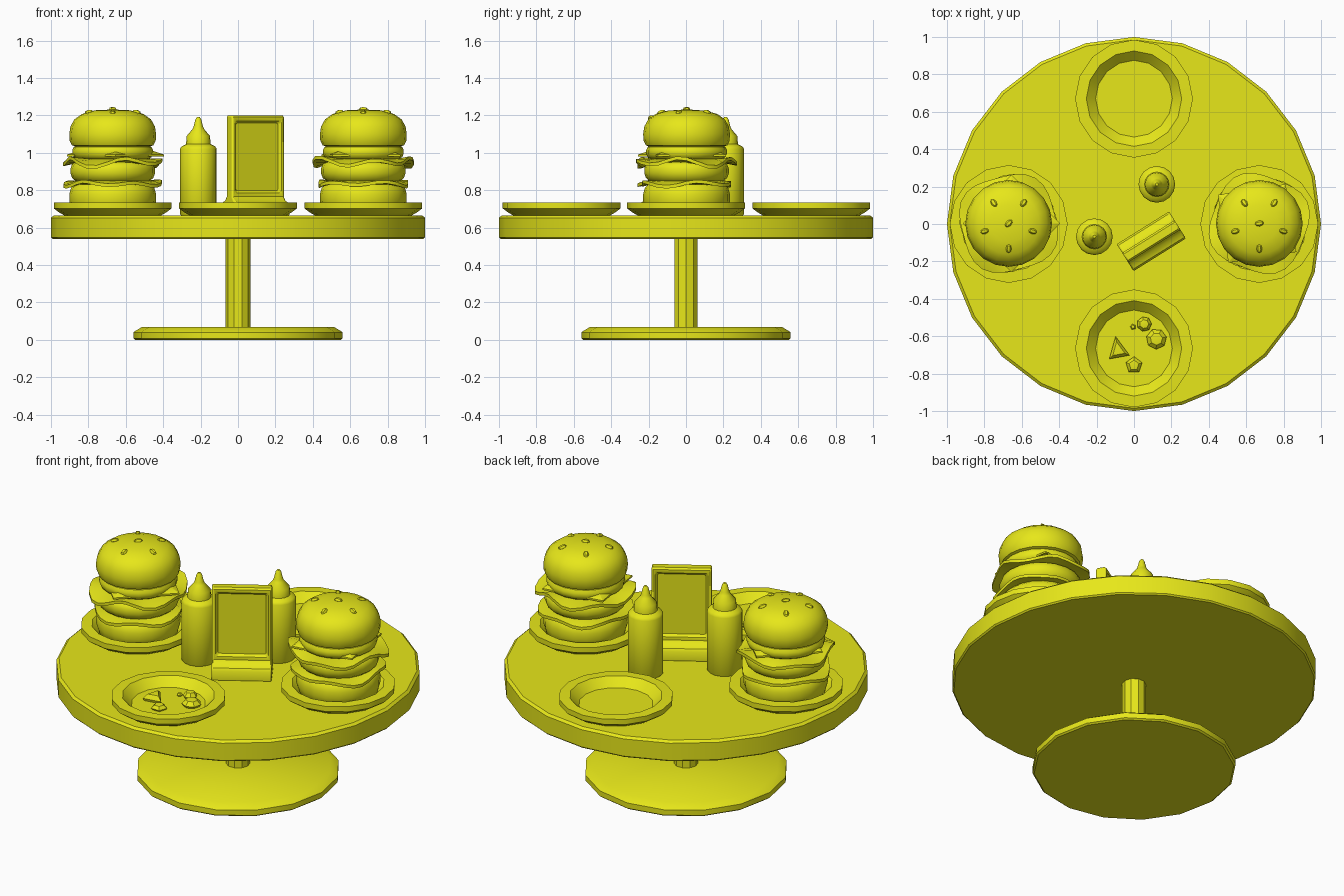
import bpy, bmesh
from math import sin, cos, pi, radians
from mathutils import Matrix

if "Cube" in bpy.data.objects:
    bpy.data.objects.remove(bpy.data.objects["Cube"])

mat = bpy.data.materials.new("yellow")
mat.diffuse_color = (0.8, 0.8, 0.01, 1)
mat.use_nodes = True
mat.node_tree.nodes["Principled BSDF"].inputs["Base Color"].default_value = mat.diffuse_color


def add_object(name, bm, loc=(0, 0, 0), rot=0.0, scale=(1, 1, 1)):
    bmesh.ops.recalc_face_normals(bm, faces=bm.faces)
    me = bpy.data.meshes.new(name)
    bm.to_mesh(me)
    bm.free()
    ob = bpy.data.objects.new(name, me)
    ob.location, ob.rotation_euler, ob.scale = loc, (0, 0, rot), scale
    me.materials.append(mat)
    bpy.context.collection.objects.link(ob)
    return ob


def lathe(profile, sides, warp=None):
    """Spin (r, z) points round z; warp(r, z, angle) may displace each point."""
    bm = bmesh.new()
    rings = []
    for r, z in profile:
        if r == 0:
            rings.append([bm.verts.new((0, 0, z))] * sides)
            continue
        ring = []
        for i in range(sides):
            a = 2 * pi * i / sides
            rr, zz = warp(r, z, a) if warp else (r, z)
            ring.append(bm.verts.new((rr * cos(a), rr * sin(a), zz)))
        rings.append(ring)
    for lo, hi in zip(rings, rings[1:]):
        for i in range(sides):
            j = (i + 1) % sides
            quad = list(dict.fromkeys((lo[i], lo[j], hi[j], hi[i])))
            bm.faces.new(quad)
    for ring, (r, z) in ((rings[0], profile[0]), (rings[-1], profile[-1])):
        if r > 0:
            bm.faces.new(ring)
    return bm


# Table
add_object("table_base", lathe([(0.55, 0), (0.56, 0.008), (0.56, 0.04), (0.515, 0.068)], 16))
add_object("table_column", lathe([(0.066, 0.05), (0.066, 0.56)], 10))
add_object("table_top", lathe([(0.992, 0.54), (1, 0.548), (1, 0.652), (0.985, 0.665)], 24))

# Plates
PLATE = [(0.25, 0.66), (0.285, 0.68), (0.315, 0.702), (0.315, 0.733), (0.255, 0.735),
         (0.205, 0.685)]
for name, loc in (("left", (-0.67, 0, 0)), ("right", (0.67, 0, 0)),
                  ("front", (0, -0.665, 0)), ("back", (0, 0.67, 0))):
    add_object(name + "_plate", lathe(PLATE, 16), loc)


# Burgers
def ruffle(amp, phase):
    def warp(r, z, a):
        k = max(0, (r - 0.19) / 0.07)
        wave = sin(5 * a + phase) + 0.5 * sin(3 * a + 2 * phase)
        return r + k * 0.015 * cos(4 * a + phase), z + k * amp * wave
    return warp


def leaf(z, r, amp, phase):
    return lathe([(0, z), (0.19, z), (r, z - 0.008), (r, z + 0.01), (0.19, z + 0.02),
                  (0, z + 0.02)], 30, ruffle(amp, phase))


def disc(r, z0, z1):
    h = z1 - z0
    return lathe([(r * 0.88, z0), (r * 0.96, z0 + h * 0.15), (r, z0 + h * 0.4),
                  (r, z0 + h * 0.65), (r * 0.96, z0 + h * 0.88), (r * 0.88, z1)], 20)


TOP_BUN = [(0.19, 1.03), (0.218, 1.04), (0.23, 1.065), (0.232, 1.1), (0.226, 1.14),
           (0.205, 1.178), (0.165, 1.207), (0.1, 1.225), (0, 1.232)]


def seeds():
    bm = bmesh.new()
    spots = [(0.135, -pi / 2 + i * 2 * pi / 5, 1.216, 0.3) for i in range(5)]
    for r, a, z, tilt in spots + [(0, 0.8, 1.232, 0)]:
        m = (Matrix.Translation((r * cos(a), r * sin(a), z)) @ Matrix.Rotation(a, 4, 'Z')
             @ Matrix.Rotation(tilt, 4, 'Y') @ Matrix.Diagonal((1, 0.65, 0.6, 1))
             @ Matrix.Rotation(pi / 2, 4, 'Y'))
        bmesh.ops.create_uvsphere(bm, u_segments=6, v_segments=4, radius=0.024, matrix=m)
    return bm


for side, x, rot in (("left", -0.67, 0), ("right", 0.67, radians(144))):
    c = (x, 0.003, 0)
    add_object(side + "_bottom_bun", disc(0.232, 0.683, 0.83), c, rot)
    add_object(side + "_lower_lettuce", leaf(0.832, 0.252, 0.012, 0.6), c, rot)
    add_object(side + "_lower_patty", disc(0.226, 0.85, 0.95), c, rot)
    add_object(side + "_upper_lettuce", leaf(0.948, 0.266, 0.017, 2.1), c, rot)
    add_object(side + "_upper_patty", disc(0.216, 0.965, 1.04), c, rot)
    cheese = lathe([(0, 0.998), (0.2, 0.998), (0.26, 0.98), (0.26, 0.99), (0.2, 1.01),
                    (0, 1.01)], 4)
    add_object(side + "_cheese", cheese, (x + 0.015 * cos(rot), 0.003, 0), rot)
    add_object(side + "_top_bun", lathe(TOP_BUN, 20), c, rot)
    add_object(side + "_sesame_seeds", seeds(), c, rot)

# Squeeze bottles
BOTTLE = [(0.09, 0.66), (0.098, 0.672), (0.098, 1.02), (0.09, 1.034), (0.066, 1.046),
          (0.062, 1.09), (0.032, 1.125), (0.025, 1.14), (0.015, 1.18), (0.008, 1.19)]
for name, loc in (("front_bottle", (-0.212, -0.068, 0)), ("back_bottle", (0.122, 0.212, 0))):
    add_object(name, lathe(BOTTLE, 16), loc)

# Napkin holder: T-shaped section, recessed panel on both faces
half = [(0.085, 0.66), (0.085, 0.72), (0.075, 0.735), (0.045, 0.745), (0.03, 0.765),
        (0.03, 1.19), (0.02, 1.2)]
section = half + [(-y, z) for y, z in reversed(half)]
bm = bmesh.new()
face = bm.faces.new([bm.verts.new((-0.165, y, z)) for y, z in section])
ext = bmesh.ops.extrude_face_region(bm, geom=[face])
bmesh.ops.translate(bm, vec=(0.33, 0, 0),
                    verts=[g for g in ext["geom"] if isinstance(g, bmesh.types.BMVert)])
bmesh.ops.recalc_face_normals(bm, faces=bm.faces)
panels = [f for f in bm.faces if abs(f.normal.y) > 0.99 and f.calc_center_median().z > 0.9]
for f in panels:
    bmesh.ops.inset_region(bm, faces=[f], thickness=0.027)
    bmesh.ops.inset_region(bm, faces=[f], thickness=0.018, depth=-0.015)
holder = add_object("napkin_holder", bm, (0.0925, -0.0925, 0), radians(32))
bev = holder.modifiers.new("rounding", 'BEVEL')
bev.width, bev.segments, bev.limit_method, bev.angle_limit = 0.008, 2, 'ANGLE', radians(60)

# Leftover scraps on the front plate: x, y, radius, height, sides, turn, stretch
for i, (x, y, r, h, n, rot, sy) in enumerate((
        (-0.085, -0.675, 0.075, 0.045, 3, 1.75, 0.85), (0.0, -0.755, 0.046, 0.03, 5, 0.3, 1),
        (0.12, -0.615, 0.055, 0.04, 7, 0.2, 1), (0.055, -0.535, 0.04, 0.04, 7, 0.0, 1),
        (-0.005, -0.55, 0.016, 0.02, 5, 0.5, 1))):
    scrap = lathe([(r * 0.85, 0), (r, h * 0.35), (r * 0.6, h * 0.9), (0, h)], n)
    add_object(f"scrap_{i + 1}", scrap, (x, y, 0.684), rot, (1, sy, 1))

# Smooth shading with sharp edges kept
bpy.ops.object.select_all(action='SELECT')
bpy.context.view_layer.objects.active = holder
bpy.ops.object.shade_smooth_by_angle(angle=radians(35))
